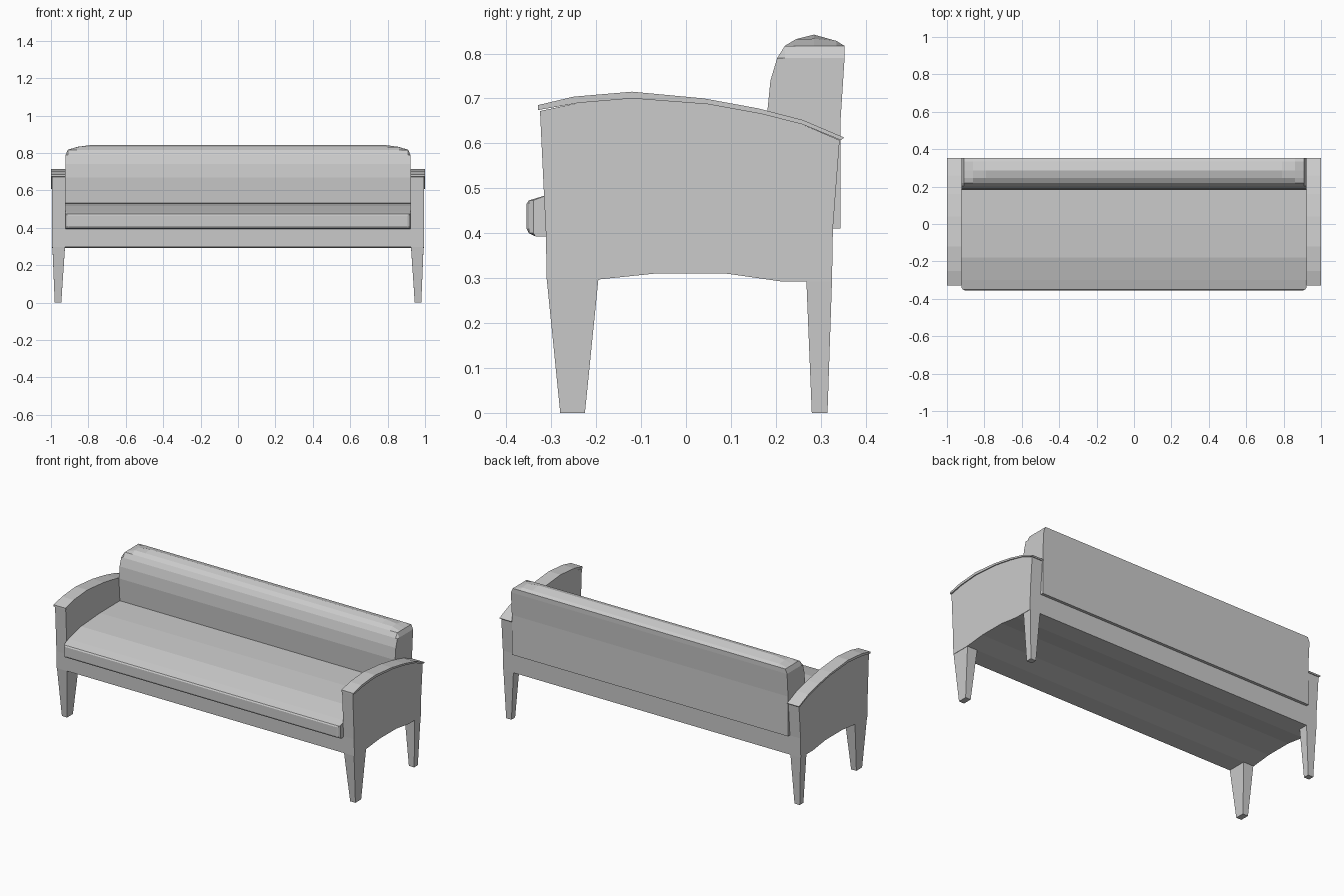
import bpy, bmesh

if "Cube" in bpy.data.objects:
    bpy.data.objects.remove(bpy.data.objects["Cube"])


def loft(name, sections, mirror=False):
    """Skin a list of equal-length closed rings and cap both ends."""
    bm = bmesh.new()
    rings = [[bm.verts.new(p) for p in s] for s in sections]
    n = len(rings[0])
    for a, b in zip(rings, rings[1:]):
        for i in range(n):
            j = (i + 1) % n
            bm.faces.new((a[i], a[j], b[j], b[i]))
    bm.faces.new(rings[0])
    bm.faces.new(rings[-1])
    bmesh.ops.remove_doubles(bm, verts=bm.verts, dist=1e-5)
    bmesh.ops.recalc_face_normals(bm, faces=bm.faces)
    mesh = bpy.data.meshes.new(name)
    bm.to_mesh(mesh)
    bm.free()
    obj = bpy.data.objects.new(name, mesh)
    bpy.context.collection.objects.link(obj)
    if mirror:
        obj.modifiers.new("Mirror", 'MIRROR')
    return obj


def extrude(name, profile, x0, x1, mirror=False):
    """Extrude a (y, z) profile along x."""
    return loft(name, [[(x, y, z) for y, z in profile] for x in (x0, x1)], mirror)


def leg(name, y_top, y_foot, z_top):
    """Tapered leg, mirrored to the other side."""
    def ring(x0, x1, y, z):
        return [(x0, y[0], z), (x1, y[0], z), (x1, y[1], z), (x0, y[1], z)]
    loft(name, [ring(0.945, 0.98, y_foot, 0), ring(0.925, 0.992, y_top, z_top)], True)


# Shared curves
arch = [(-0.31, 0.297), (-0.195, 0.297), (-0.07, 0.31), (0.09, 0.31),
        (0.21, 0.293), (0.268, 0.293), (0.325, 0.293)]
arm_under = [(-0.325, 0.672), (-0.24, 0.69), (-0.12, 0.70), (0.05, 0.687),
             (0.17, 0.665), (0.26, 0.642), (0.345, 0.607)]
arm_over = [(-0.33, 0.685), (-0.25, 0.704), (-0.12, 0.715), (0.04, 0.70),
            (0.16, 0.678), (0.26, 0.652), (0.352, 0.613)]

# Side panels with arched lower edge
extrude("side_panel", arch + [(0.327, 0.41), (0.342, 0.607)]
        + arm_under[-2:0:-1] + [(-0.325, 0.672), (-0.312, 0.40)],
        0.923, 0.994, True)

# Curved arm caps
extrude("arm_cap", [(-0.33, 0.674)] + arm_under[1:] + arm_over[::-1], 0.922, 1.0, True)

# Legs
leg("front_leg", (-0.31, -0.195), (-0.28, -0.225), 0.298)
leg("rear_leg", (0.268, 0.325), (0.28, 0.315), 0.294)

# Base between the side panels
extrude("base", arch + [(0.327, 0.43), (-0.312, 0.40)], -0.925, 0.925)

# Seat cushion, crowned, with eased front corners
seat = [(0.25, 0.395), (-0.335, 0.393), (-0.35, 0.40), (-0.355, 0.41),
        (-0.355, 0.465), (-0.35, 0.473), (-0.30, 0.488), (-0.18, 0.518),
        (0.0, 0.53), (0.25, 0.532)]
loft("seat_cushion", [[(x, max(y, front), z) for y, z in seat]
                      for x, front in ((-0.922, -0.34), (-0.915, -0.35), (-0.905, -0.355),
                                       (0.905, -0.355), (0.915, -0.35), (0.922, -0.34))])

# Backrest, rounded top that slopes down at both ends
back = [(0.20, 0.41), (0.19, 0.535), (0.181, 0.67), (0.188, 0.74), (0.203, 0.79),
        (0.22, 0.817), (0.245, 0.832), (0.285, 0.842), (0.335, 0.828),
        (0.353, 0.817), (0.353, 0.79), (0.344, 0.65), (0.344, 0.41)]
ends = [(0.922, 0.79), (0.91, 0.817), (0.86, 0.833), (0.79, 0.842)]
stations = [(-x, top) for x, top in ends] + ends[::-1]
loft("backrest", [[(x, y, min(z, top)) for y, z in back] for x, top in stations])
